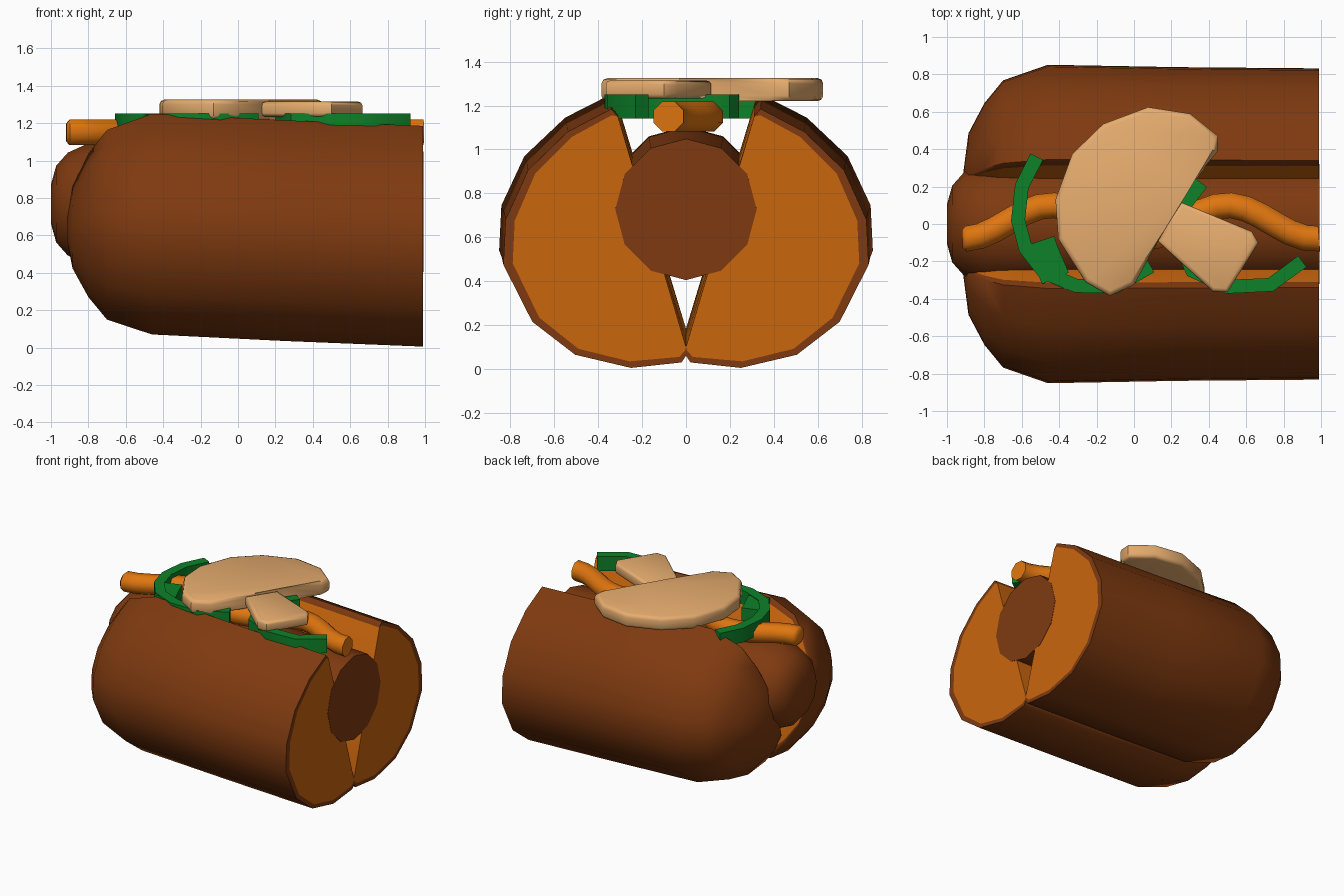
import bpy, bmesh, math
from mathutils import Vector

if "Cube" in bpy.data.objects:
    bpy.data.objects.remove(bpy.data.objects["Cube"])


def material(name, rgb):
    m = bpy.data.materials.new(name)
    m.diffuse_color = (*rgb, 1)
    m.use_nodes = True
    m.node_tree.nodes["Principled BSDF"].inputs["Base Color"].default_value = m.diffuse_color
    return m


crust = material("crust_brown", (0.21, 0.042, 0.005))
bread = material("bread_orange", (0.59, 0.132, 0.004))
sauce = material("sauce_orange", (0.74, 0.18, 0.005))
green = material("pepper_green", (0.004, 0.22, 0.022))
cream = material("mushroom_tan", (0.86, 0.45, 0.17))


def finish(name, bm, mats, angle=50):
    bmesh.ops.recalc_face_normals(bm, faces=bm.faces[:])
    me = bpy.data.meshes.new(name)
    bm.to_mesh(me)
    bm.free()
    for m in mats:
        me.materials.append(m)
    me.shade_smooth()
    me.set_sharp_from_angle(angle=math.radians(angle))
    ob = bpy.data.objects.new(name, me)
    bpy.context.collection.objects.link(ob)
    return ob


def loft(bm, sections, caps=(True, True)):
    """Skin closed rings of equal size; returns the vertex rings and side faces by column."""
    rings = [[bm.verts.new(p) for p in s] for s in sections]
    n = len(rings[0])
    columns = [[] for _ in range(n)]
    for a, b in zip(rings, rings[1:]):
        for j in range(n):
            k = (j + 1) % n
            columns[j].append(bm.faces.new((a[j], a[k], b[k], b[j])))
    if caps[0]:
        bm.faces.new(rings[0])
    if caps[1]:
        bm.faces.new(rings[-1])
    return rings, columns


# Bun halves: crust outline at the cut end (y, z), lofted to a rounded far end
OUTLINE = [(0, .1), (0, .06), (.02, .03), (.25, .005), (.505, .065), (.70, .215),
           (.832, .475), (.822, .68), (.72, .905), (.54, 1.08), (.34, 1.185), (.31, 1.15)]
# x, lift, scale in y, scale in z
STATIONS = [(.99, 0, 1, 1), (.25, .03, 1.01, 1), (-.46, .065, 1.03, 1),
            (-.70, .062, .9, .86), (-.80, .06, .71, .65), (-.885, .05, .46, .37),
            (-.912, .05, .14, .13)]
CY, CZ = .19, .59


def bun(name, side):
    bm = bmesh.new()
    secs = [[(x, side * (CY + (y - CY) * sy), CZ + lift + (z - CZ) * sz) for y, z in OUTLINE]
            for x, lift, sy, sz in STATIONS]
    rings, cols = loft(bm, secs, (False, True))
    for f in cols[-1]:                      # flat inner side is bread
        f.material_index = 1
    # cut end: crust rim around the bread
    inner = []
    for i, v in enumerate(rings[0]):
        if i in (0, len(OUTLINE) - 1):
            inner.append(v)
        else:
            y, z = OUTLINE[i]
            inner.append(bm.verts.new((.99, side * (.33 + (y - .33) * .915),
                                       .6 + (z - .6) * .95)) if i not in (1, 2) else
                         bm.verts.new((.99, side * (.004 if i == 1 else .03),
                                       .085 if i == 1 else .055)))
    for i in range(len(OUTLINE) - 1):
        quad = []
        for v in (rings[0][i], rings[0][i + 1], inner[i + 1], inner[i]):
            if v not in quad:
                quad.append(v)
        bm.faces.new(quad)
    bm.faces.new(inner).material_index = 1
    finish(name, bm, [crust, bread])


bun("bun_front", -1)
bun("bun_back", 1)


# Sausage: twelve sides, cut flat on the right and rounded on the left
def circle(n, r, c, u, w, phase=0):
    return [c + u * (r * math.cos(phase + 2 * math.pi * i / n))
            + w * (r * math.sin(phase + 2 * math.pi * i / n)) for i in range(n)]


Y, Z = Vector((0, 1, 0)), Vector((0, 0, 1))
bm = bmesh.new()
loft(bm, [circle(12, r, Vector((x, 0, z)), Y, Z) for x, r, z in
          [(.992, .322, .727), (.25, .33, .745), (-.55, .34, .765), (-.80, .325, .767),
           (-.91, .275, .767), (-.972, .205, .767), (-1, .105, .767)]])
finish("sausage", bm, [crust])

# Sauce: wavy tube along the top
bm = bmesh.new()
rings = []
N = 24
for i in range(N + 1):
    x = -.9 + 1.89 * i / N
    a = 2 * math.pi * (x + .44) / .94
    y = .01 + .09 * math.cos(a)
    t = Vector((1, -.09 * 2 * math.pi / .94 * math.sin(a), 0)).normalized()
    side = Z.cross(t)
    rings.append(circle(8, .074, Vector((x, y, 1.15)), side, Z, math.pi / 8))
c0 = sum(rings[0], Vector()) / 8            # small rounded tip on the left
rings.insert(0, [c0 + (p - c0) * .7 + Vector((-.018, 0, 0)) for p in rings[0]])
loft(bm, rings)
finish("sauce", bm, [sauce])


# Pepper strips: flat ribbons following a path
def strip(name, path, width, z0=1.14, z1=1.25):
    pts = [Vector((x, y, 0)) for x, y in path]
    secs = []
    for i, p in enumerate(pts):
        t = (pts[min(i + 1, len(pts) - 1)] - pts[max(i - 1, 0)]).normalized()
        s = Z.cross(t) * width / 2
        secs.append([p + s + Z * z0, p - s + Z * z0, p - s + Z * z1, p + s + Z * z1])
    bm = bmesh.new()
    loft(bm, secs)
    finish(name, bm, [green], 35)


strip("pepper_left", [(-.52, .36), (-.60, .20), (-.62, .02), (-.58, -.13), (-.48, -.26),
                      (-.31, -.33), (-.10, -.335), (.09, -.225)], .075)
strip("pepper_lobe", [(-.50, -.09), (-.48, -.15), (-.42, -.29)], .155, 1.145, 1.245)
strip("pepper_right", [(.90, -.20), (.73, -.325), (.50, -.335), (.31, -.25), (.235, -.08),
                       (.27, .10), (.36, .22)], .075)


# Mushroom slice: bevelled plates
def plate(name, outline, z0, z1, bevel):
    bm = bmesh.new()
    loft(bm, [[(x, y, z) for x, y in outline] for z in (z0, z1)])
    rim = [e for e in bm.edges if abs(e.verts[0].co.z - e.verts[1].co.z) < 1e-5]
    bmesh.ops.bevel(bm, geom=rim, offset=bevel, segments=2, profile=.5, affect='EDGES')
    finish(name, bm, [cream])


plate("mushroom_cap", [(.075, .625), (.3, .59), (.45, .47), (.445, .385), (.27, .19),
                       (.165, -.03), (0, -.325), (-.13, -.385), (-.26, -.31), (-.405, -.08),
                       (-.42, .13), (-.33, .375), (-.165, .535)], 1.22, 1.325, .025)
plate("mushroom_stem", [(.255, .115), (.63, -.04), (.665, -.10), (.50, -.365), (.42, -.36),
                        (.125, -.09)], 1.233, 1.315, .02)
